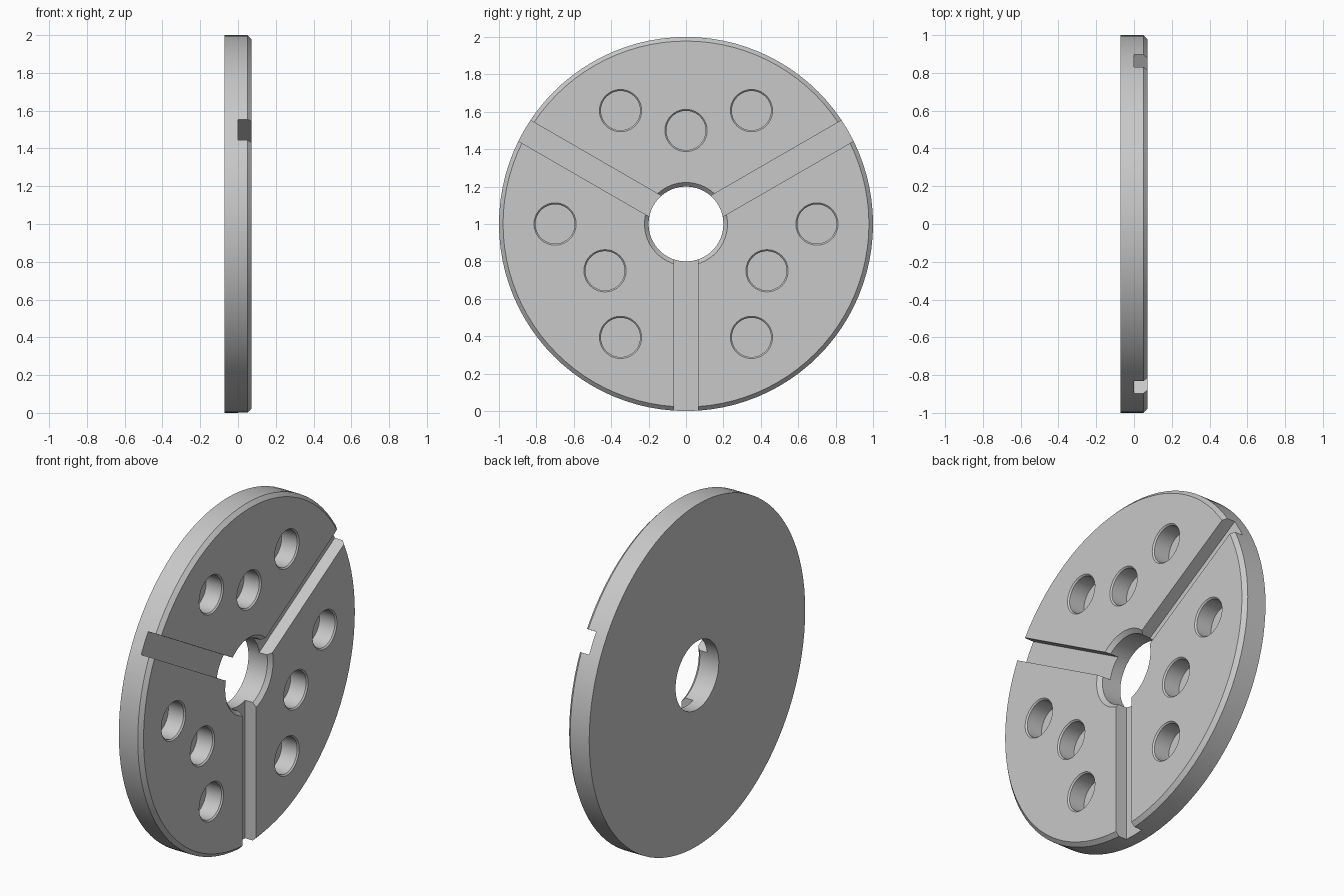
import bpy, bmesh, math
from mathutils import Matrix

cube = bpy.data.objects.get("Cube")
if cube:
    bpy.data.objects.remove(cube, do_unlink=True)

HALF = 0.0725        # half of the plate thickness
CENTRE = Matrix.Translation((0, 0, 1))

steel = bpy.data.materials.new("plain grey")
steel.use_nodes = True
grey = (0.58, 0.58, 0.58, 1)
steel.diffuse_color = grey
steel.node_tree.nodes["Principled BSDF"].inputs["Base Color"].default_value = grey


def lathe(bm, profile, steps, y=0, z=0):
    """Turn a closed (x, radius) profile around the x axis, shifted to y, z."""
    rings = []
    for i in range(steps):
        a = 2 * math.pi * i / steps
        rings.append([bm.verts.new((x, y + r * math.cos(a), z + r * math.sin(a)))
                      for x, r in profile])
    n = len(profile)
    for i in range(steps):
        a, b = rings[i], rings[(i + 1) % steps]
        for j in range(n):
            k = (j + 1) % n
            bm.faces.new((a[j], a[k], b[k], b[j]))


def plug(bm, profile, steps, y, z):
    """Solid turned from an open (x, radius) profile with capped ends."""
    rings = []
    for x, r in profile:
        rings.append([bm.verts.new((x, y + r * math.cos(2 * math.pi * i / steps),
                                    z + r * math.sin(2 * math.pi * i / steps)))
                      for i in range(steps)])
    for low, high in zip(rings, rings[1:]):
        for i in range(steps):
            k = (i + 1) % steps
            bm.faces.new((low[i], low[k], high[k], high[i]))
    bm.faces.new(rings[0])
    bm.faces.new(rings[-1])


def finish(bm, name):
    bmesh.ops.recalc_face_normals(bm, faces=bm.faces)
    bm.transform(CENTRE)
    mesh = bpy.data.meshes.new(name)
    bm.to_mesh(mesh)
    bm.free()
    mesh.materials.append(steel)
    obj = bpy.data.objects.new(name, mesh)
    bpy.context.collection.objects.link(obj)
    return obj


# Plate with central bore and bevelled front edges
bm = bmesh.new()
lathe(bm, [(-HALF, 0.2), (-HALF, 1), (HALF - 0.022, 1), (HALF, 0.978),
           (HALF, 0.222), (HALF - 0.022, 0.2)], 96)
plate = finish(bm, "face_plate")

# Three radial slots
bm = bmesh.new()
for deg in (30, 150, 270):
    turn = Matrix.Rotation(math.radians(deg), 4, "X")
    place = turn @ Matrix.Translation((0.1, 0.6, 0)) @ Matrix.Diagonal((0.2, 1, 0.128, 1))
    bmesh.ops.create_cube(bm, size=1, matrix=place)
slots = finish(bm, "slot_cutter")

# Blind round holes: outer ring of six, inner ring of three
bm = bmesh.new()
spots = [(0.7, d) for d in range(0, 360, 60)] + [(0.5, d) for d in (90, 210, 330)]
for radius, deg in spots:
    a = math.radians(deg)
    plug(bm, [(-0.035, 0.105), (HALF - 0.008, 0.105), (HALF, 0.113), (HALF + 0.02, 0.133)],
         40, radius * math.cos(a), radius * math.sin(a))
holes = finish(bm, "hole_cutter")

# Cut the plate, then drop the cutters
bpy.context.view_layer.objects.active = plate
for cutter in (slots, holes):
    cutter.hide_render = True
    mod = plate.modifiers.new(cutter.name, "BOOLEAN")
    mod.operation = "DIFFERENCE"
    mod.solver = "EXACT"
    mod.object = cutter
    bpy.ops.object.modifier_apply(modifier=mod.name)
    bpy.data.objects.remove(cutter, do_unlink=True)

bpy.ops.object.select_all(action="DESELECT")
plate.select_set(True)
bpy.ops.object.shade_smooth_by_angle(angle=math.radians(30))
